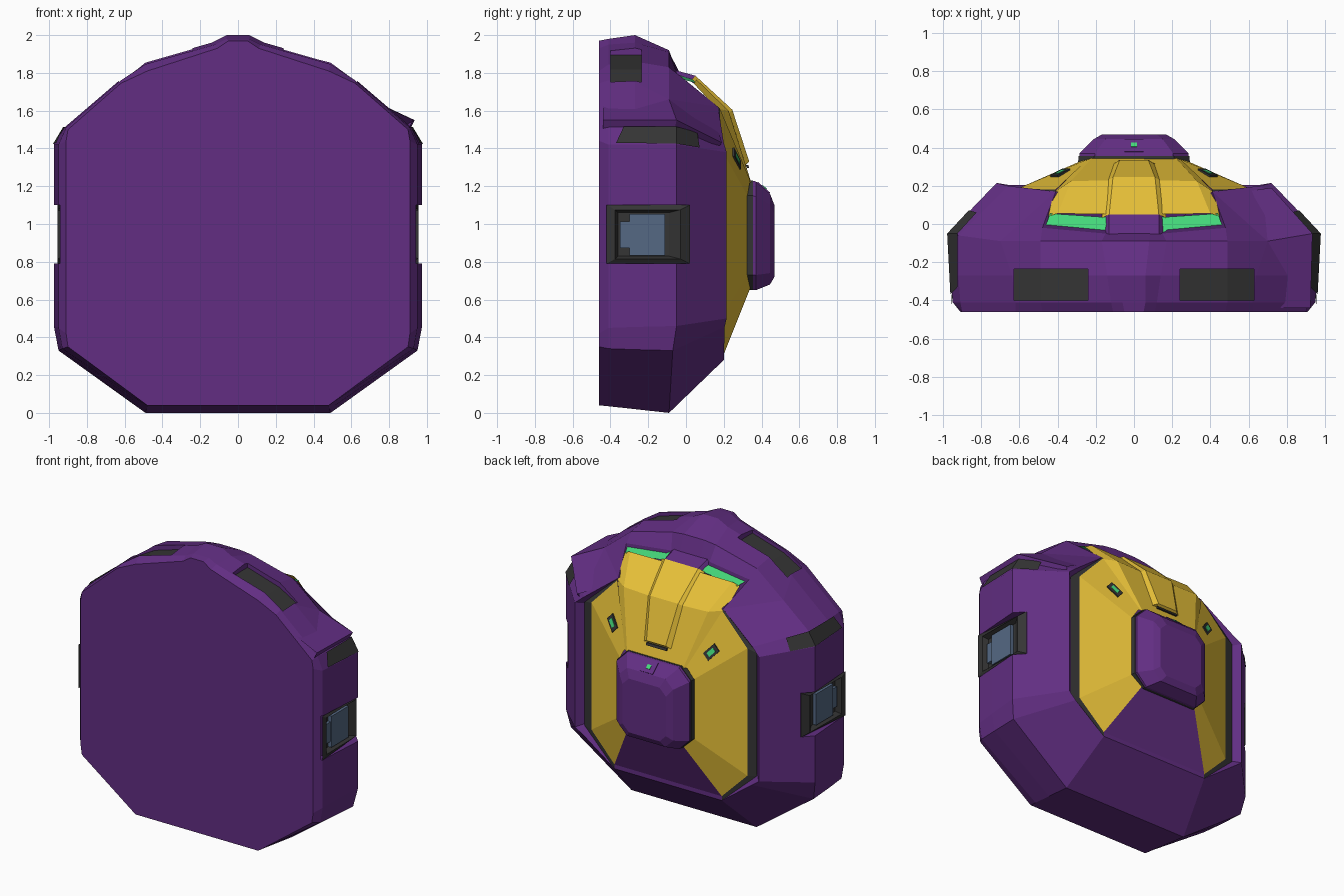
import bpy, bmesh
from mathutils import Vector

if "Cube" in bpy.data.objects:
    bpy.data.objects.remove(bpy.data.objects["Cube"])


def material(name, rgb):
    m = bpy.data.materials.new(name)
    m.diffuse_color = (*rgb, 1)
    m.use_nodes = True
    m.node_tree.nodes["Principled BSDF"].inputs["Base Color"].default_value = m.diffuse_color
    return m


PURPLE = material("purple", (0.122, 0.027, 0.225))
YELLOW = material("yellow", (0.80, 0.53, 0.04))
GREEN = material("green", (0.06, 0.70, 0.20))
DARK = material("dark", (0.035, 0.035, 0.035))
BLUE = material("blue", (0.09, 0.14, 0.23))
CORE = Vector((0, -0.1, 1))


def loft(name, rings, mat, closed=False, caps=False, sides=(1,)):
    """Skin a list of point rings; sides=(1,-1) adds a copy mirrored in x."""
    bm = bmesh.new()
    for s in sides:
        rows = [[bm.verts.new((s * x, y, z)) for x, y, z in r] for r in rings]
        n = len(rows[0])
        for a, b in zip(rows, rows[1:]):
            for i in range(n if closed else n - 1):
                j = (i + 1) % n
                bm.faces.new((a[i], a[j], b[j], b[i]))
        if caps:
            bm.faces.new(rows[0])
            bm.faces.new(rows[-1])
    bmesh.ops.remove_doubles(bm, verts=bm.verts, dist=0.0005)
    bmesh.ops.recalc_face_normals(bm, faces=bm.faces)
    if not caps:
        for f in bm.faces:
            if f.normal.dot(f.calc_center_median() - CORE) < 0:
                f.normal_flip()
    me = bpy.data.meshes.new(name)
    bm.to_mesh(me)
    bm.free()
    ob = bpy.data.objects.new(name, me)
    bpy.context.collection.objects.link(ob)
    me.materials.append(mat)
    return ob


def whole(half):
    """Complete a half outline with its mirror image."""
    return half + [(-x, y, z) for x, y, z in reversed(half)]


def at_y(y, pts):
    return [(x, y, z) for x, z in pts]


def slab(name, center, u, v, w, mat, sides=(1,)):
    """Block with half-axes u, v and w."""
    c, u, v, w = map(Vector, (center, u, v, w))
    ring = lambda k: [c + k * w + a * u + b * v for a, b in ((-1, -1), (1, -1), (1, 1), (-1, 1))]
    return loft(name, [ring(-1), ring(1)], mat, True, True, sides)


# Main hull: outline rings from the flat front plate to the rear rim
front = at_y(-0.46, [(.48, .04), (.90, .35), (.91, .42), (.91, 1.44), (.90, 1.50),
                     (.62, 1.745), (.48, 1.81), (.11, 1.93), (.05, 1.97)])
lip = at_y(-0.41, [(.48, .035), (.93, .34), (.95, .45), (.95, 1.42), (.91, 1.51),
                   (.62, 1.76), (.49, 1.845), (.12, 1.95), (.06, 1.98)])
crown = at_y(-0.27, [(.485, .02), (.94, .335), (.96, .455), (.96, 1.42), (.92, 1.51),
                     (.64, 1.75), (.49, 1.86), (.14, 1.96), (.06, 2.0)])
belt = [(.49, -.09, 0), (.95, -.07, .33), (.975, -.05, .46), (.975, -.05, 1.42), (.92, -.06, 1.51),
        (.70, -.09, 1.66), (.49, -.09, 1.83), (.17, -.09, 1.91), (.08, -.09, 1.92)]
top_rim = [(.41, .17, 1.62), (.48, -.02, 1.775), (.15, -.05, 1.80), (.08, -.05, 1.81)]
rim = [(.42, .20, .28), (.66, .205, .456), (.72, .215, .50), (.72, .215, 1.38), (.66, .20, 1.43)] + top_rim
inner_rim = [(.42, .20, .28), (.61, .16, .47), (.67, .16, .52), (.67, .16, 1.37), (.61, .165, 1.43)] + top_rim
hull = loft("hull", [whole(r) for r in (front, lip, crown, belt, rim, inner_rim)], PURPLE, True, True)

# Top vents: bent recesses in the crown with a dark floor
vent_line = [(.24, 1.89), (.49, 1.815), (.63, 1.735)]


def vent_ring(x, z):
    return [(x, -.40, z), (x, -.235, z), (x, -.235, z + .12), (x, -.40, z + .12)]


vent_cutters = [loft("vent_cutter", [vent_ring(s * x, z) for x, z in vent_line], DARK, True, True)
                for s in (1, -1)]
loft("top_vents", [[(x, y, z + .004) for x, z in vent_line] for y in (-.40, -.235)], DARK, sides=(1, -1))

# Cut the vents and the side window recesses from the hull
window_cutters = [slab("window_cutter", (s * .97, -.2, .945), (.06, 0, 0), (0, .22, 0), (0, 0, .155), DARK)
                  for s in (1, -1)]
for cut in vent_cutters + window_cutters:
    cut.hide_render = True
    cut.hide_viewport = True
    mod = hull.modifiers.new("recess", 'BOOLEAN')
    mod.object, mod.solver = cut, 'EXACT'


def rect(x0, x1, y0, y1, z0, z1):
    return [(x0, y0, z0), (x1, y1, z0), (x1, y1, z1), (x0, y0, z1)]


# Window frames and glass
loft("window_frames", [rect(.955, .915, -.42, .02, .79, 1.10), rect(.955, .95, -.375, -.03, .815, 1.075),
                       rect(.915, .915, -.36, -.09, .83, 1.06), rect(.915, .915, -.23, -.21, .93, .95)],
     DARK, True, sides=(1, -1))
slab("window_glass", (.92, -.205, .943), (.022, 0, 0), (0, .095, 0), (0, 0, .11), BLUE, (1, -1))
slab("window_inner_post", (.92, -.325, .943), (.015, 0, 0), (0, .025, 0), (0, 0, .07), BLUE, (1, -1))

# Rear yellow wings with the dark groove around them
wing_out = [(.42, .20, .31), (.61, .185, .50), (.61, .185, 1.40), (.41, .18, 1.61)]
wing_in = [(.22, .34, .66), (.29, .325, .73), (.29, .325, 1.15), (.24, .34, 1.23)]
loft("rear_wings", [wing_out, wing_in], YELLOW, sides=(1, -1))
loft("wing_grooves", [[(.42, .20, .28), (.675, .172, .51), (.675, .172, 1.38), (.41, .17, 1.62)], wing_out],
     DARK, sides=(1, -1))

# Purple wedge below the rear cap
loft("lower_wedge", [whole([(.42, .20, .28)]), whole([(.42, .20, .31)]), whole([(.22, .34, .66)])], PURPLE)

# Yellow hood above the rear cap with a raised spine
loft("hood", [whole([(.45, .04, 1.745), (.40, .055, 1.765), (.05, .05, 1.765)]),
              whole([(.42, .165, 1.61), (.33, .225, 1.60), (.05, .23, 1.59)]),
              whole([(.25, .335, 1.22), (.22, .345, 1.22), (.05, .345, 1.22)])], YELLOW)


def spine_row(x, y, z, drop):
    return whole([(x + .04, y - drop, z - drop), (x, y, z)])


loft("hood_spine", [spine_row(.13, .05, 1.785, .02), spine_row(.11, .245, 1.605, .025),
                    spine_row(.075, .335, 1.33, .025), spine_row(.07, .315, 1.315, 0)], YELLOW)
slab("spine_slot", (0, .326, 1.305), (.08, 0, 0), (0, .006, 0), (0, -.003, .008), DARK)

# Green top lights with a purple bridge between them
loft("top_lights", [[(.14, -.045, 1.79), (.465, -.015, 1.765)], [(.14, .035, 1.765), (.44, .055, 1.745)]],
     GREEN, sides=(1, -1))
loft("light_bridge", [whole([(.15, -.06, 1.80), (.13, -.06, 1.815)]),
                      whole([(.16, .05, 1.74), (.13, .05, 1.785)])], PURPLE)

# Small lamps set in the wings
u, v = Vector((.27, -.147, .30)).normalized(), Vector((-.19, -.003, .21)).normalized()
n = v.cross(u) if v.cross(u).y > 0 else u.cross(v)
lamp = Vector((.385, .264, 1.345))
slab("lamp_frames", lamp, u * .05, v * .03, n * .010, DARK, (1, -1))
slab("lamps", lamp + n * .004, u * .028, v * .015, n * .009, GREEN, (1, -1))


# Rear cap: chamfered block on a dark collar
def octagon(y, w, z0, z1, c):
    return at_y(y, [(w - c, z0), (w, z0 + c), (w, z1 - c), (w - c, z1),
                    (c - w, z1), (-w, z1 - c), (-w, z0 + c), (c - w, z0)])


loft("cap_collar", [octagon(.30, .295, .65, 1.23, .08), octagon(.355, .29, .65, 1.23, .08)], DARK, True, True)
loft("rear_cap", [octagon(.35, .285, .65, 1.23, .08), octagon(.37, .285, .65, 1.225, .08),
                  octagon(.445, .21, .68, 1.16, .06), octagon(.468, .17, .72, 1.10, .05)], PURPLE, True, True)
slab("cap_notch", (0, .408, 1.190), (.05, 0, 0), (0, .032, -.028), (0, .005, .005), PURPLE)
slab("cap_light", (0, .411, 1.191), (.015, 0, 0), (0, .011, -.010), (0, .006, .006), GREEN)

# Dark vents wrapping the shoulders
loft("shoulder_vents", [[(.962, -.37, 1.43), (.979, -.05, 1.425), (.865, .072, 1.405)],
                        [(.925, -.33, 1.515), (.925, -.05, 1.515), (.825, .06, 1.485)]], DARK, sides=(1, -1))

# Overhanging brow on the right shoulder
loft("shoulder_brow", [[(.90, -.44, 1.50), (.91, -.06, 1.50), (.70, .17, 1.40)],
                       [(.925, -.44, 1.55), (.935, -.05, 1.55), (.72, .19, 1.43)],
                       [(.74, -.44, 1.635), (.70, -.09, 1.66), (.58, .17, 1.50)]], PURPLE)
